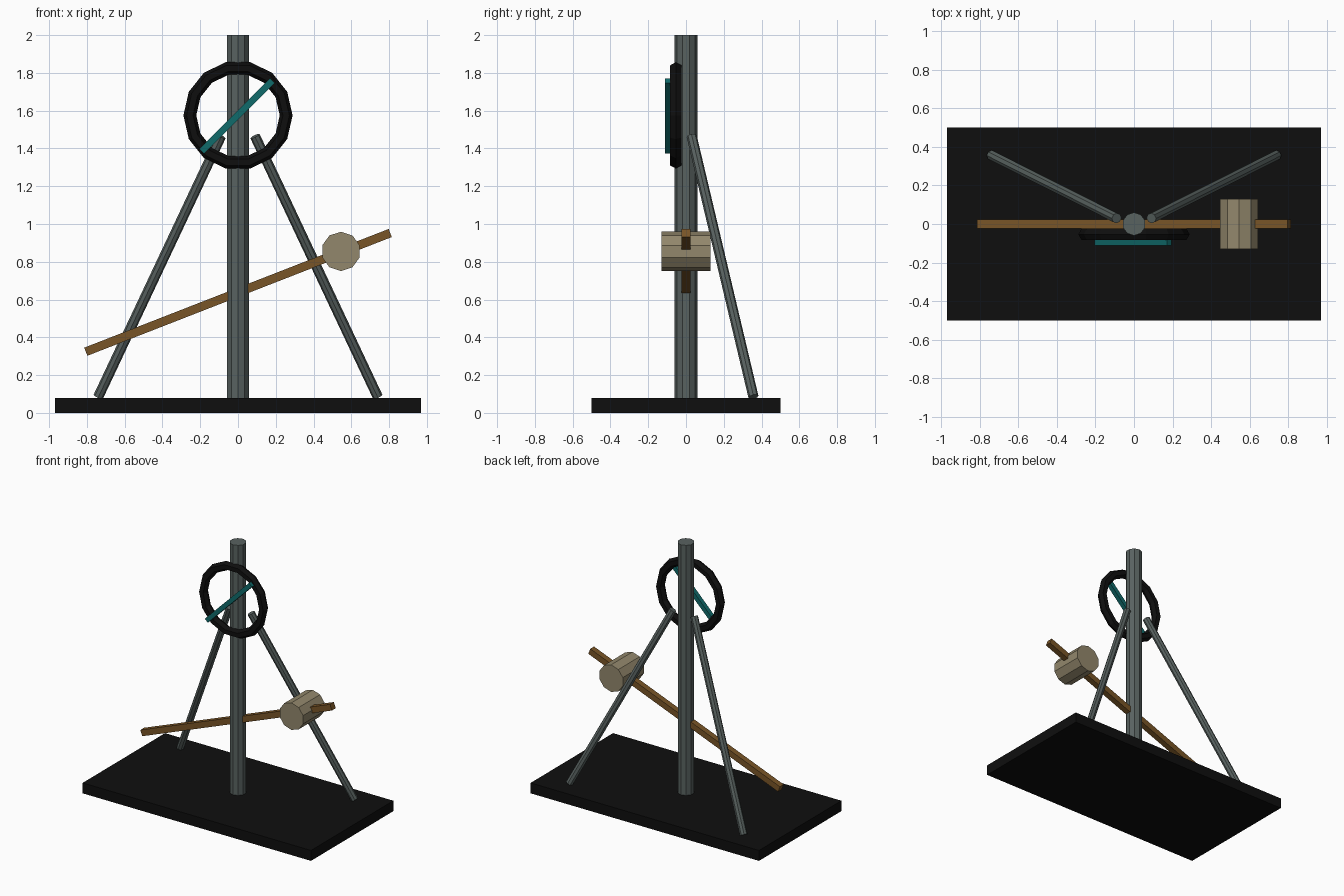
import bpy, math
from mathutils import Vector

if "Cube" in bpy.data.objects:
    bpy.data.objects.remove(bpy.data.objects["Cube"])


def material(name, rgb):
    m = bpy.data.materials.new(name)
    m.diffuse_color = (*rgb, 1)
    m.use_nodes = True
    m.node_tree.nodes["Principled BSDF"].inputs["Base Color"].default_value = m.diffuse_color
    return m


black = material("black", (0.0045, 0.0045, 0.0045))
steel = material("grey_steel", (0.098, 0.122, 0.117))
wood = material("brown_wood", (0.19, 0.09, 0.02))
stone = material("beige_stone", (0.29, 0.245, 0.15))
teal = material("teal", (0.005, 0.145, 0.145))


def finish(name, mat):
    o = bpy.context.object
    o.name = name
    o.data.materials.append(mat)
    return o


def box(name, size, loc, mat, tilt=0):
    # tilt raises the +x end
    bpy.ops.mesh.primitive_cube_add(size=1, location=loc, rotation=(0, -math.radians(tilt), 0))
    o = finish(name, mat)
    o.scale = size
    return o


def rod(name, a, b, r, sides, mat):
    a, b = Vector(a), Vector(b)
    d = b - a
    bpy.ops.mesh.primitive_cylinder_add(vertices=sides, radius=r, depth=d.length, location=(a + b) / 2)
    o = finish(name, mat)
    o.rotation_mode = 'QUATERNION'
    o.rotation_quaternion = Vector((0, 0, 1)).rotation_difference(d)
    return o


# base slab and mast
box("base", (1.94, 1.0, 0.08), (0, 0, 0.04), black)
rod("mast", (0, 0, 0.08), (0, 0, 2.0), 0.06, 10, steel)

# rear struts
for side, s in (("left", -1), ("right", 1)):
    rod(side + "_strut", (s * 0.74, 0.357, 0.085), (s * 0.09, 0.03, 1.465), 0.027, 8, steel)

# tilted beam with counterweight
box("beam", (1.73, 0.046, 0.046), (0, 0, 0.638), wood, 21.3)
rod("counterweight", (0.545, 0.13, 0.855), (0.545, -0.13, 0.855), 0.104, 10, stone)

# ring and pointer on the front of the mast
bpy.ops.mesh.primitive_torus_add(major_segments=14, minor_segments=6, major_radius=0.255,
                                 minor_radius=0.034, location=(0, -0.054, 1.575),
                                 rotation=(math.pi / 2, 0, 0))
finish("ring", black)
box("pointer", (0.53, 0.035, 0.034), (-0.005, -0.093, 1.572), teal, 45)
